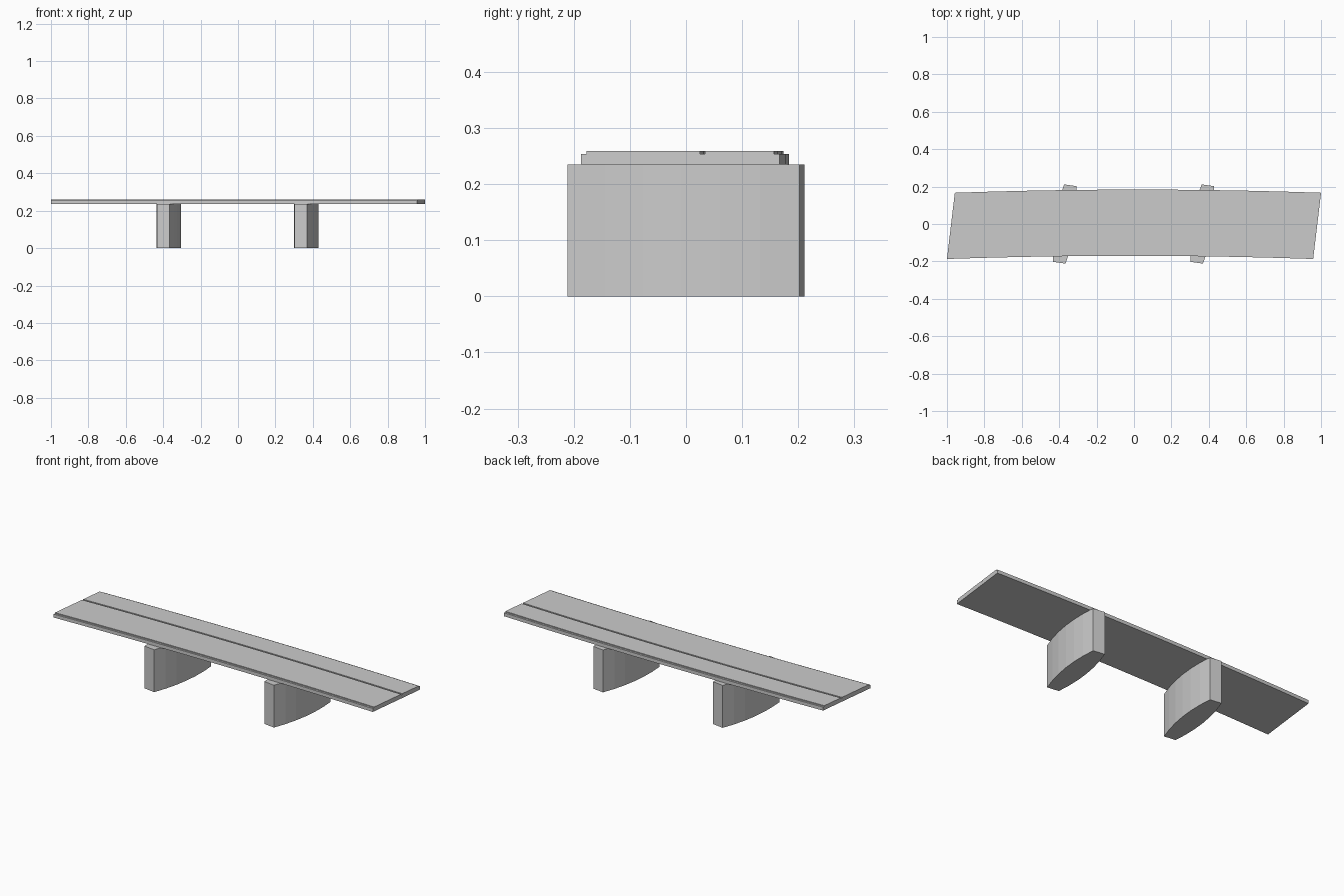
import bpy, bmesh, math
from mathutils import Matrix

if "Cube" in bpy.data.objects:
    bpy.data.objects.remove(bpy.data.objects["Cube"])


def extrude_outline(name, outline, z0, z1):
    """Solid prism from a plan outline."""
    bm = bmesh.new()
    face = bm.faces.new([bm.verts.new((x, y, z0)) for x, y in outline])
    top = bmesh.ops.extrude_face_region(bm, geom=[face])["geom"]
    bmesh.ops.translate(bm, vec=(0, 0, z1 - z0),
                        verts=[v for v in top if isinstance(v, bmesh.types.BMVert)])
    bmesh.ops.recalc_face_normals(bm, faces=bm.faces)
    mesh = bpy.data.meshes.new(name)
    bm.to_mesh(mesh)
    bm.free()
    obj = bpy.data.objects.new(name, mesh)
    bpy.context.collection.objects.link(obj)
    return obj


def road_edge(y_end, steps=10):
    """Gently arced, skewed line along the bridge; y_end is its y at both ends."""
    ts = [-1 + 2 * i / steps for i in range(steps + 1)]
    return [(0.979 * t + 0.119 * (y_end + 0.01), y_end + 0.017 * (1 - t * t)) for t in ts]


def road_strip(name, y0, y1, z0, z1):
    return extrude_outline(name, road_edge(y0) + road_edge(y1)[::-1], z0, z1)


# Deck slab with two raised carriageways split by a narrow groove
road_strip("deck_slab", -0.187, 0.167, 0.235, 0.254)
road_strip("front_carriageway", -0.177, 0.025, 0.254, 0.259)
road_strip("back_carriageway", 0.034, 0.157, 0.254, 0.259)

# Skewed piers with blunt ends and bulging faceted sides
half, end_w, bulge, n = 0.209, 0.033, 0.025, 6
ts = [-1 + 2 * i / n for i in range(n + 1)]
side = [(end_w + bulge * (1 - t * t), half * t) for t in ts]
outline = side + [(-x, y) for x, y in reversed(side)]
for label, x in (("left", -0.37), ("right", 0.365)):
    pier = extrude_outline(label + "_pier", outline, 0, 0.235)
    pier.data.transform(Matrix.Translation((x, 0, 0)) @ Matrix.Rotation(math.radians(-8), 4, 'Z'))
